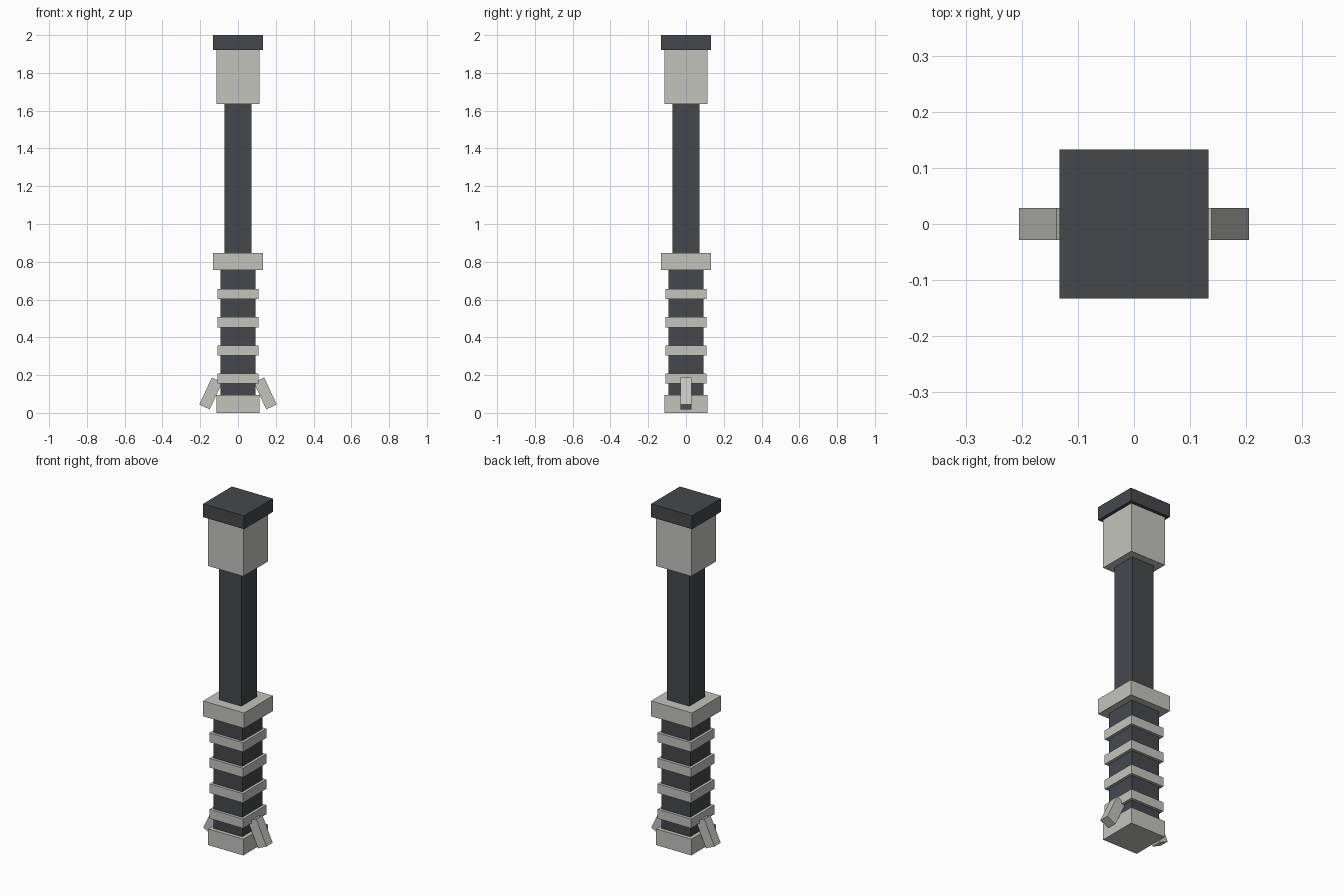
import bpy
import math

cube = bpy.data.objects.get("Cube")
if cube:
    bpy.data.objects.remove(cube, do_unlink=True)


def make_material(name, color):
    mat = bpy.data.materials.new(name)
    mat.use_nodes = True
    mat.diffuse_color = color
    mat.node_tree.nodes["Principled BSDF"].inputs["Base Color"].default_value = color
    return mat


DARK = make_material("dark slate", (0.059, 0.064, 0.073, 1))
LIGHT = make_material("light warm grey", (0.552, 0.552, 0.515, 1))


def box(name, size, center, mat, tilt=0.0):
    """Flat-shaded box, optionally tilted about the y axis."""
    bpy.ops.mesh.primitive_cube_add(size=1, location=center)
    obj = bpy.context.object
    obj.name = name
    obj.scale = size
    bpy.ops.object.transform_apply(location=False, rotation=False, scale=True)
    obj.rotation_euler.y = tilt
    obj.data.materials.append(mat)
    return obj


def square_section(name, width, z0, z1, mat):
    """Square block centred on the vertical axis between two heights."""
    return box(name, (width, width, z1 - z0), (0, 0, (z0 + z1) / 2), mat)


# Central column, bottom to top
square_section("pommel", 0.228, 0.0, 0.095, LIGHT)
square_section("grip", 0.185, 0.095, 0.756, DARK)
square_section("guard", 0.265, 0.756, 0.846, LIGHT)
square_section("shaft", 0.143, 0.846, 1.634, DARK)
square_section("head", 0.228, 1.634, 1.922, LIGHT)
square_section("head_cap", 0.265, 1.922, 2.0, DARK)

# Evenly spaced grip rings
for i in range(4):
    z = 0.182 + i * 0.149
    square_section(f"grip_ring_{i + 1}", 0.217, z - 0.027, z + 0.027, LIGHT)

# Splayed fins beside the pommel
for side, label in ((1, "left"), (-1, "right")):
    box(f"{label}_fin", (0.061, 0.057, 0.158), (side * 0.144, 0, 0.103),
        LIGHT, tilt=-side * math.radians(25))
